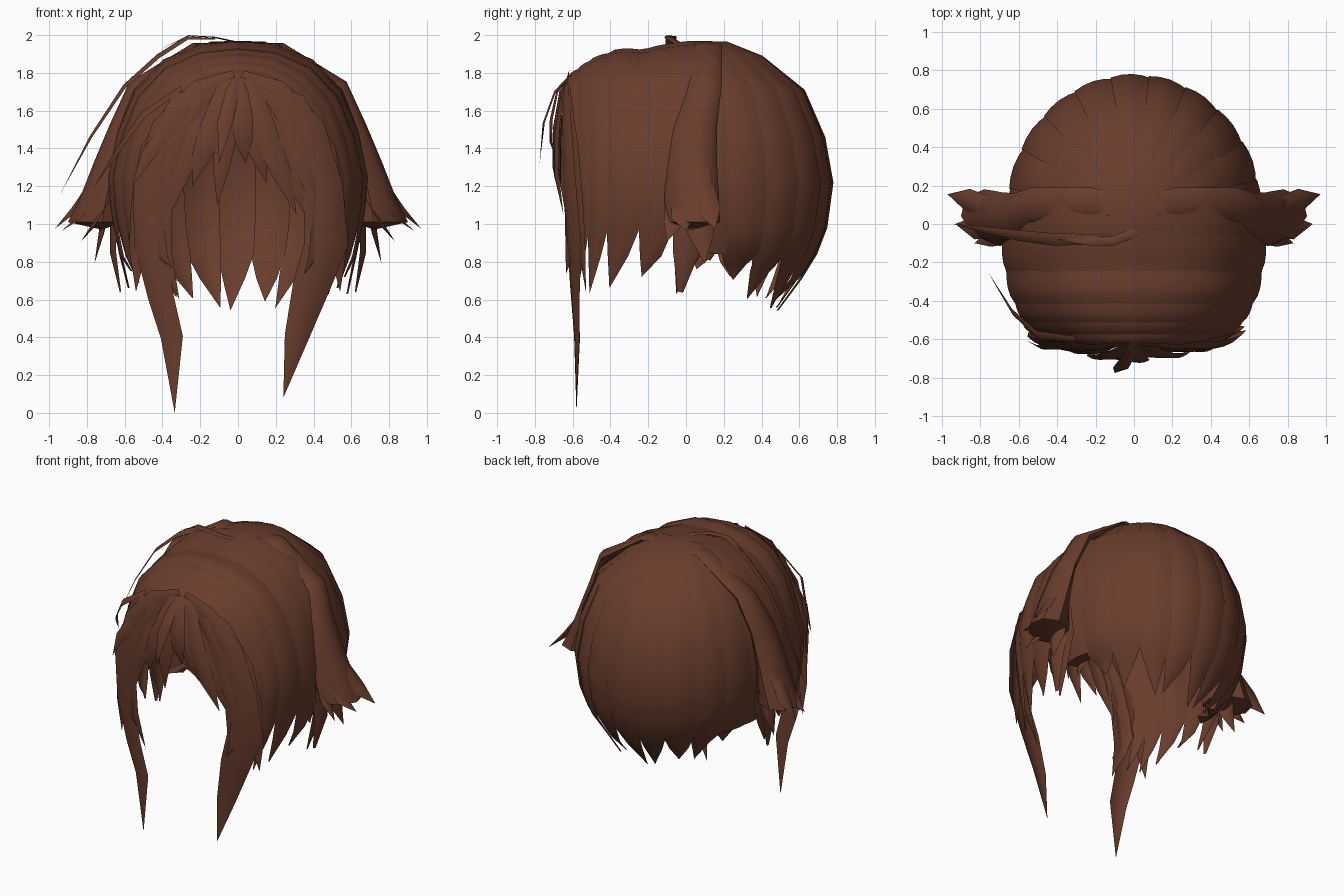
import bpy, math, random
from mathutils import Vector

random.seed(4)
brown = bpy.data.materials.new("chestnut brown")
brown.diffuse_color = (0.142, 0.047, 0.026, 1)


def sheet(name, rows, closed=False):
    """Skin a list of equally long point rows into a surface."""
    n = len(rows[0])
    verts = [tuple(p) for r in rows for p in r]
    faces = []
    for i in range(len(rows) - 1):
        for j in range(n if closed else n - 1):
            k = (j + 1) % n
            faces.append((i * n + j, i * n + k, (i + 1) * n + k, (i + 1) * n + j))
    me = bpy.data.meshes.new(name)
    me.from_pydata(verts, [], faces)
    me.materials.append(brown)
    ob = bpy.data.objects.new(name, me)
    bpy.context.collection.objects.link(ob)
    bpy.ops.object.select_all(action='DESELECT')
    ob.select_set(True)
    bpy.context.view_layer.objects.active = ob
    bpy.ops.object.mode_set(mode='EDIT')
    bpy.ops.mesh.select_all(action='SELECT')
    bpy.ops.mesh.remove_doubles(threshold=0.0005)
    bpy.ops.mesh.normals_make_consistent(inside=False)
    bpy.ops.object.mode_set(mode='OBJECT')
    bpy.ops.object.shade_smooth_by_angle(angle=math.radians(45))
    return ob


def lerp_table(table, t):
    for (a, *p), (b, *q) in zip(table, table[1:]):
        if t <= b:
            f = (t - a) / (b - a)
            return [u + (v - u) * f for u, v in zip(p, q)]
    return table[-1][1:]


def strand(name, pts, side=1, out=None, bulge=0.12):
    """Tapered ribbon through (x, y, z, width) points."""
    path = [Vector((p[0] * side, p[1], p[2])) for p in pts]
    rows = []
    for i, p in enumerate(path):
        tan = (path[min(i + 1, len(path) - 1)] - path[max(i - 1, 0)]).normalized()
        o = Vector((out[0] * side, out[1], out[2])) if out else Vector((p.x * 0.7, -1, 0.1))
        across = tan.cross(o).normalized()
        lift = across.cross(tan).normalized()
        if lift.dot(o) < 0:
            lift = -lift
        w = pts[i][3]
        rows.append([p + across * w * (u - 0.5) + lift * w * bulge * (1 - (2 * u - 1) ** 2)
                     for u in (0, 0.25, 0.5, 0.75, 1)])
    return sheet(name, rows)


# Back of the cap: wedges fanning out from the crown, hem rising towards the ears
back = [(0, 1.97), (0.22, 1.965), (0.48, 1.89), (0.79, 1.71), (0.94, 1.46),
        (1.0, 1.22), (0.955, 0.98), (0.88, 0.84)]
wedges = 11
for i in range(wedges):
    a0 = math.pi * (i / wedges) * 1.06 - 0.09
    a1 = a0 + math.pi * 1.06 / wedges + 0.03
    rise = 0.24 * (1 - math.sin(max(0, min(math.pi, (a0 + a1) / 2)))) ** 1.3
    tip = 0.53 + random.random() * 0.06 + rise
    lean = random.choice((0.25, 0.5, 0.75))
    rows = []
    for s, (r, z) in enumerate(back + [(0.77, 0.71 + rise * 0.6), (0.6, tip)]):
        k = 1 if s < 8 else (0.7 if s == 8 else 0)
        row = []
        for u in (0, 0.25, 0.5, 0.75, 1):
            a = a0 + (a1 - a0) * (lean + (u - lean) * k)
            b = (r + (rise * 0.9 if s == 9 else 0)) * (0.985 + 0.016 * math.sin(math.pi * u) + 0.014 * u)
            row.append((0.66 * b * math.cos(a), 0.06 + 0.715 * b * math.sin(a), z))
        rows.append(row)
    sheet(f"back_lock_{i + 1}", rows)

# Front of the cap: arched bands draping to both sides (y, half width, top height)
shape = [(-0.64, 0.41, 1.76), (-0.6, 0.485, 1.80), (-0.5, 0.58, 1.87), (-0.37, 0.645, 1.92),
         (-0.2, 0.68, 1.925), (-0.05, 0.69, 1.96), (0.2, 0.67, 1.965)]
drape = [(0, 0), (0.3, 0.02), (0.58, 0.10), (0.8, 0.25), (0.93, 0.46)]
bands = [0.16, -0.06, -0.24, -0.41, -0.51, -0.57, -0.63]
tips = [0.63, 0.72, 0.66, 0.63, 0.66, 0.74]
for side, label in ((1, "right"), (-1, "left")):
    for i, (y0, y1) in enumerate(zip(bands, bands[1:])):
        tip = tips[i] + (0.03 if side < 0 else 0)
        rows = []
        for s in range(10):
            row = []
            for u in (0, 0.25, 0.5, 0.75, 1):
                k = 1 if s < 8 else (0.6 if s == 8 else 0)
                y = y0 + (y1 - 0.01 - y0) * (0.92 + (u - 0.92) * k)
                w, top = lerp_table(shape, y)
                b = 0.99 + 0.016 * math.sin(math.pi * u)
                if s < 5:
                    x, z = drape[s][0], top - drape[s][1]
                else:
                    x, z = [(1.0, 1.25), (0.985, 1.1), (0.96, 0.99), (0.91, 0.83), (0.84, tip)][s - 5]
                if s < 3:
                    z += 0.008 * math.sin(math.pi * u)
                row.append((side * w * x * b, y, z))
            rows.append(row)
        sheet(f"{label}_side_lock_{i + 1}", rows)

    # Flared tuft over each ear: lens-shaped sections (x, y, z, half depth in y, thickness)
    tuft = [(0.03, 0.1, 1.955, 0.05, 0.01), (0.22, 0.12, 1.95, 0.07, 0.02),
            (0.53, 0.1, 1.735, 0.09, 0.045), (0.62, 0.04, 1.5, 0.12, 0.06),
            (0.675, 0.03, 1.3, 0.135, 0.085), (0.72, 0.03, 1.13, 0.145, 0.12),
            (0.75, 0.04, 1.01, 0.14, 0.15)]
    rows = []
    for i, (x, y, z, d, t) in enumerate(tuft):
        row = []
        for j in range(8):
            a = j * math.pi / 4
            c, s = math.cos(a), math.sin(a)
            flare = 0.03 * s * (i / 6) ** 2
            row.append((side * (x + t * c + flare), y + d * s, z + (t * 0.4 * c if i < 5 else 0)))
        rows.append(row)
    rows.append([(side * 0.72, 0.03, 0.97)] * 8)
    sheet(f"{label}_ear_tuft", rows, closed=True)

    # Pointed ends under the tuft
    ends = [((0.77, 0.08, 1.2, 0.14), (0.86, 0.12, 1.07, 0.13), (0.97, 0.155, 0.975, 0.0)),
            ((0.76, 0.0, 1.15, 0.14), (0.83, -0.02, 1.03, 0.12), (0.93, 0.0, 0.965, 0.0)),
            ((0.68, -0.03, 1.12, 0.16), (0.75, -0.07, 1.0, 0.1), (0.83, -0.1, 0.91, 0.0)),
            ((0.68, 0.06, 1.1, 0.18), (0.71, 0.08, 0.95, 0.14), (0.76, 0.1, 0.79, 0.0)),
            ((0.64, 0.02, 1.05, 0.18), (0.65, 0.0, 0.85, 0.14), (0.62, -0.03, 0.64, 0.03))]
    for i, e in enumerate(ends):
        strand(f"{label}_tuft_end_{i + 1}", e, side, out=(1, 0, 0.4), bulge=0.2)

    # Shorter locks beside the long ones
    strand(f"{label}_temple_lock_outer", [(0.06, -0.61, 1.78, 0.05), (0.31, -0.62, 1.64, 0.11),
           (0.46, -0.59, 1.38, 0.13), (0.51, -0.565, 1.1, 0.12), (0.53, -0.55, 0.86, 0.1), (0.54, -0.53, 0.64, 0)], side)
    strand(f"{label}_temple_lock_inner", [(0.04, -0.62, 1.78, 0.05), (0.2, -0.645, 1.66, 0.1),
           (0.35, -0.645, 1.42, 0.13), (0.41, -0.63, 1.15, 0.13), (0.4, -0.605, 0.85, 0.1), (0.31, -0.59, 0.6, 0)], side)

# Long locks framing the face
strand("right_long_lock", [(0.02, -0.62, 1.79, 0.05), (0.2, -0.635, 1.71, 0.12), (0.38, -0.63, 1.5, 0.17),
                           (0.46, -0.615, 1.2, 0.2), (0.47, -0.59, 0.9, 0.24), (0.385, -0.585, 0.66, 0.2),
                           (0.31, -0.575, 0.4, 0.13), (0.24, -0.58, 0.08, 0)])
strand("left_long_lock", [(0.02, -0.62, 1.79, 0.05), (0.2, -0.635, 1.71, 0.12), (0.38, -0.63, 1.5, 0.17),
                          (0.47, -0.615, 1.2, 0.18), (0.47, -0.59, 0.9, 0.17), (0.41, -0.585, 0.62, 0.14),
                          (0.35, -0.575, 0.4, 0.12), (0.335, -0.58, 0.0, 0)], side=-1)

# Fringe strands fanning from the parting (middle x, middle z, tip x, tip z, width, y offset)
fringe = [(-0.06, 1.5, -0.11, 1.1, 0.12, 0.02), (0.02, 1.55, 0.04, 1.32, 0.12, 0.03),
          (0.07, 1.5, 0.15, 1.22, 0.12, 0.01), (0.14, 1.48, 0.31, 1.05, 0.14, 0.02),
          (0.22, 1.45, 0.38, 1.0, 0.14, 0.0), (0.29, 1.5, 0.44, 0.93, 0.12, 0.01),
          (-0.14, 1.5, -0.24, 1.2, 0.13, 0.03), (-0.22, 1.5, -0.36, 1.05, 0.14, 0.01),
          (-0.3, 1.5, -0.45, 0.95, 0.13, 0.0), (-0.36, 1.52, -0.56, 1.2, 0.1, 0.01)]
for i, (mx, mz, tx, tz, w, d) in enumerate(fringe):
    d -= 0.15 * abs(mx)  # the fringe curves back towards the temples
    strand(f"fringe_strand_{i + 1}",
           [(mx * 0.1, -0.61, 1.79, 0.03), (mx * 0.55, -0.65 - d, 1.7, w * 0.7),
            (mx, -0.68 - d, mz, w), ((mx + tx) / 2 + mx * 0.06, -0.685 - d, (mz + tz) / 2, w * 0.75),
            (tx, -0.65 - d, tz, 0)])

# Loose curl standing off the forehead
strand("forehead_curl", [(0, -0.61, 1.79, 0.03), (-0.03, -0.69, 1.7, 0.07),
                         (-0.07, -0.75, 1.53, 0.08), (-0.1, -0.775, 1.32, 0)])

# Thin stray strands on the left and crown
strand("long_stray", [(-0.12, -0.06, 1.98, 0.02), (-0.27, -0.08, 1.985, 0.06), (-0.42, -0.08, 1.89, 0.07),
                      (-0.6, -0.06, 1.73, 0.06), (-0.78, -0.03, 1.46, 0.04), (-0.94, 0, 1.16, 0)],
       out=(-0.5, -0.4, 1))
strand("front_stray", [(-0.3, -0.6, 1.72, 0.04), (-0.5, -0.58, 1.58, 0.06),
                       (-0.63, -0.46, 1.4, 0.05), (-0.76, -0.25, 1.2, 0)], out=(-1, -0.5, 0.3))
strand("crown_wisp", [(0.02, -0.04, 1.955, 0.05), (-0.12, -0.09, 1.985, 0.05), (-0.26, -0.09, 1.995, 0.04),
                      (-0.4, -0.08, 1.93, 0)], out=(0, 0, 1))
